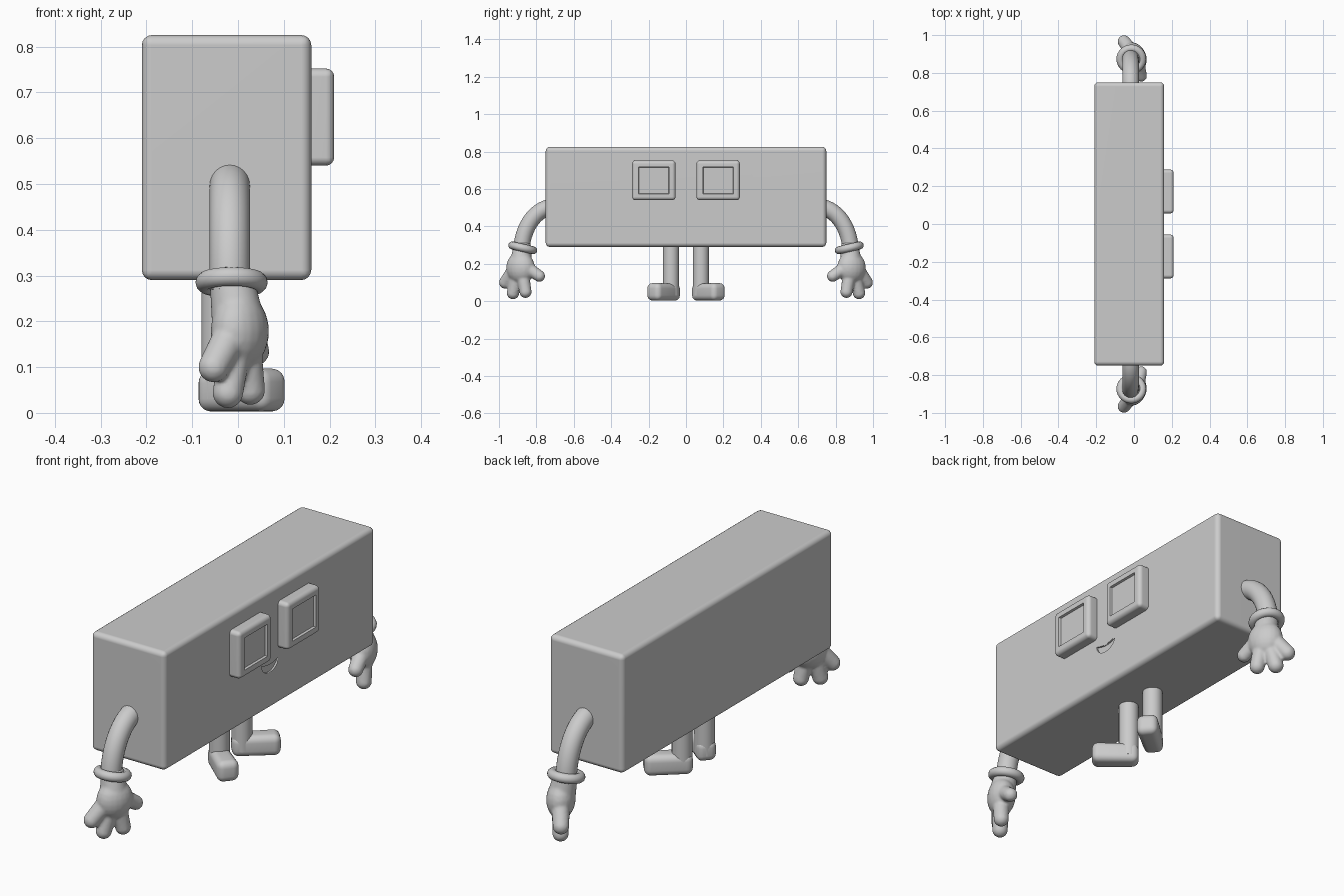
import bpy, bmesh, math
from mathutils import Vector, Matrix

if "Cube" in bpy.data.objects:
    bpy.data.objects.remove(bpy.data.objects["Cube"])

grey = bpy.data.materials.new("plain grey")
grey.use_nodes = True
grey.diffuse_color = (0.6, 0.6, 0.6, 1)
grey.node_tree.nodes["Principled BSDF"].inputs["Base Color"].default_value = (0.6, 0.6, 0.6, 1)


def finish(name, bm, angle=40, weighted=False):
    """Turn a bmesh into a smooth shaded object."""
    bmesh.ops.recalc_face_normals(bm, faces=bm.faces)
    mesh = bpy.data.meshes.new(name)
    bm.to_mesh(mesh)
    bm.free()
    obj = bpy.data.objects.new(name, mesh)
    bpy.context.collection.objects.link(obj)
    mesh.materials.append(grey)
    bpy.ops.object.select_all(action='DESELECT')
    obj.select_set(True)
    bpy.context.view_layer.objects.active = obj
    bpy.ops.object.shade_smooth_by_angle(angle=math.radians(angle))
    if weighted:
        obj.modifiers.new("Even shading", 'WEIGHTED_NORMAL').keep_sharp = True
    return obj


def rounded_box(lo, hi, radius, segments=4):
    lo, hi = Vector(lo), Vector(hi)
    bm = bmesh.new()
    bmesh.ops.create_cube(bm, size=1, matrix=Matrix.Translation((lo + hi) / 2) @ Matrix.Diagonal((*(hi - lo), 1)))
    bmesh.ops.bevel(bm, geom=bm.edges[:], offset=radius, segments=segments, profile=0.5, affect='EDGES')
    return bm


def tube(bm, path, radius, sides=24):
    """Sweep a circle along a path lying in a plane of constant x."""
    pts = [Vector(p) for p in path]
    rings = []
    for i, p in enumerate(pts):
        t = (pts[min(i + 1, len(pts) - 1)] - pts[max(i - 1, 0)]).normalized()
        u = Vector((1, 0, 0))
        v = t.cross(u)
        angles = [math.tau * k / sides for k in range(sides)]
        rings.append([bm.verts.new(p + radius * (u * math.cos(a) + v * math.sin(a))) for a in angles])
    for a, b in zip(rings, rings[1:]):
        for k in range(sides):
            n = (k + 1) % sides
            bm.faces.new((a[k], a[n], b[n], b[k]))
    bm.faces.new(rings[0])
    bm.faces.new(rings[-1])


def ball(bm, centre, size, turn=None):
    m = Matrix.Translation(centre) @ (turn or Matrix()) @ Matrix.Diagonal((*size, 1))
    bmesh.ops.create_uvsphere(bm, u_segments=20, v_segments=12, radius=1, matrix=m)


def finger(bm, start, end, r0, r1, steps=9):
    a, b = Vector(start), Vector(end)
    for i in range(steps):
        t = i / (steps - 1)
        ball(bm, a.lerp(b, t), [r0 + (r1 - r0) * t] * 3)


# Body with a smiling mouth sunk into its face
body = finish("body", rounded_box((-0.21, -0.75, 0.29), (0.16, 0.75, 0.825), 0.022))
cut = bmesh.new()
n = 16
lower = [(0.06 * math.cos(a), 0.502 - 0.047 * math.sin(a)) for a in [math.pi * k / n for k in range(n + 1)]]
upper = [(-0.06 + 0.12 * k / n, 0.502 - 0.012 * math.sin(math.pi * k / n)) for k in range(1, n)]
outline = cut.faces.new([cut.verts.new((0.152, y, z)) for y, z in lower + upper])
moved = bmesh.ops.extrude_face_region(cut, geom=[outline])["geom"]
bmesh.ops.translate(cut, verts=[g for g in moved if isinstance(g, bmesh.types.BMVert)], vec=(0.05, 0, 0))
cutter = finish("mouth_cutter", cut)
cutter.hide_render = True
boolean = body.modifiers.new("Mouth", 'BOOLEAN')
boolean.object = cutter
boolean.operation = 'DIFFERENCE'
bpy.context.view_layer.objects.active = body
bpy.ops.object.modifier_apply(modifier="Mouth")
bpy.data.objects.remove(cutter)
body.modifiers.new("Even shading", 'WEIGHTED_NORMAL').keep_sharp = True

for s, side in ((-1, "right"), (1, "left")):
    # Square eye frame with a sunken pane
    y = 0.172 * s
    bm = rounded_box((0.14, y - 0.116, 0.54), (0.21, y + 0.116, 0.752), 0.018)
    front = max(bm.faces, key=lambda f: f.calc_center_median().x + f.calc_area())
    bmesh.ops.inset_individual(bm, faces=[front], thickness=0.022)
    bmesh.ops.inset_individual(bm, faces=[front], thickness=0.004, depth=-0.01)
    finish(side + "_eye", bm, 30, True)

    # Leg
    bm = bmesh.new()
    tube(bm, [(-0.037, 0.08 * s, 0.03), (-0.037, 0.08 * s, 0.32)], 0.043)
    finish(side + "_leg", bm)

    # Foot, turned outward
    bm = rounded_box((-0.046, -0.046, 0.003), (0.155, 0.046, 0.093), 0.028, 5)
    for v in bm.verts:
        if v.co.x < 0:
            v.co.y *= 0.9
        else:
            v.co.z *= 1.04
    turn = Matrix.Rotation(math.radians(40) * s, 4, 'Z')
    bm.transform(Matrix.Translation((-0.035, 0.083 * s, 0)) @ turn)
    finish(side + "_foot", bm, 50)

    # Arm, arching out and down
    bm = bmesh.new()
    arc = [math.radians(82 - 80 * k / 12) for k in range(13)]
    path = [(-0.018, s * (0.70 + 0.18 * math.cos(a)), 0.26 + 0.245 * math.sin(a)) for a in arc]
    tube(bm, path, 0.044)
    finish(side + "_arm", bm)

    # Glove cuff
    bm = bmesh.new()
    tilt = Matrix.Rotation(math.radians(13) * s, 4, 'X')
    place = Matrix.Translation((-0.014, 0.873 * s, 0.285)) @ tilt
    rings = []
    for k in range(32):
        a = math.tau * k / 32
        out = Vector((math.cos(a), math.sin(a), 0))
        tubes = [math.tau * j / 12 for j in range(12)]
        rings.append([bm.verts.new(place @ (out * (0.058 + 0.021 * math.cos(b))
                      + Vector((0, 0, 0.021 * math.sin(b))))) for b in tubes])
    for k in range(32):
        p, q = rings[k], rings[(k + 1) % 32]
        for j in range(12):
            bm.faces.new((p[j], q[j], q[(j + 1) % 12], p[(j + 1) % 12]))
    finish(side + "_cuff", bm, 60)

    # Glove with three fingers and a thumb, fused into one surface
    bm = bmesh.new()
    flat = Matrix.Rotation(math.radians(25) * s, 4, 'Z')
    finger(bm, (-0.012, 0.875 * s, 0.28), (0, 0.885 * s, 0.2), 0.05, 0.058)
    ball(bm, (0.004, 0.885 * s, 0.178), (0.06, 0.08, 0.085), flat)
    finger(bm, (-0.018, 0.92 * s, 0.165), (-0.053, 0.966 * s, 0.1), 0.038, 0.034)
    finger(bm, (-0.005, 0.90 * s, 0.15), (-0.022, 0.925 * s, 0.044), 0.036, 0.034)
    finger(bm, (0.015, 0.875 * s, 0.15), (0.027, 0.858 * s, 0.05), 0.036, 0.033)
    finger(bm, (0.02, 0.86 * s, 0.185), (0.038, 0.784 * s, 0.134), 0.036, 0.031)
    glove = finish(side + "_glove", bm, 180)
    fuse = glove.modifiers.new("Fuse", 'REMESH')
    fuse.mode = 'VOXEL'
    fuse.voxel_size = 0.006
    fuse.use_smooth_shade = True
    relax = glove.modifiers.new("Relax", 'SMOOTH')
    relax.factor = 0.5
    relax.iterations = 5
